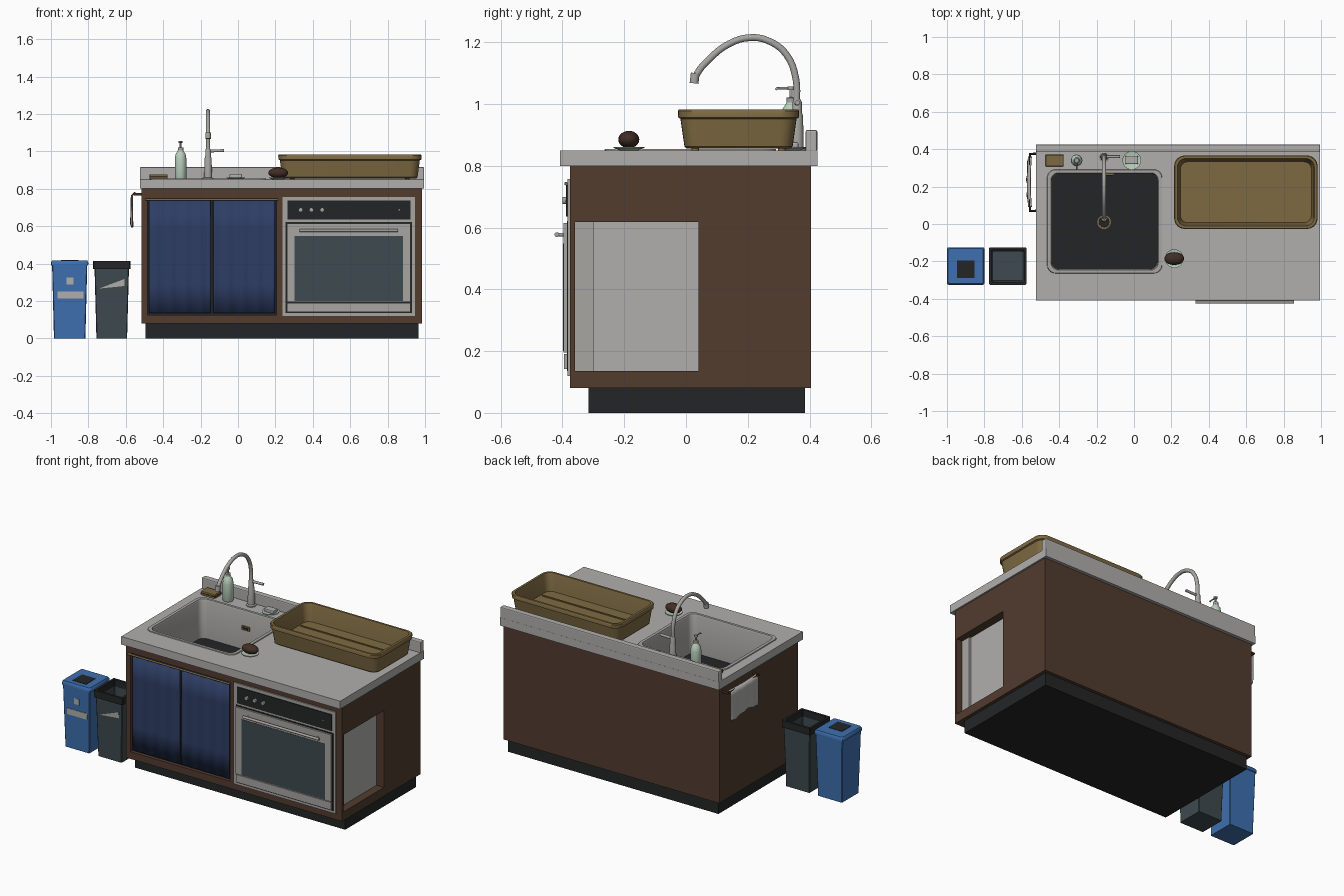
import bpy, bmesh, math
from mathutils import Vector

if "Cube" in bpy.data.objects:
    bpy.data.objects.remove(bpy.data.objects["Cube"])


def material(name, r, g, b):
    lin = lambda c: (c / 255 / 12.92) if c < 10 else ((c / 255 + 0.055) / 1.055) ** 2.4
    m = bpy.data.materials.new(name)
    m.diffuse_color = (lin(r), lin(g), lin(b), 1)
    m.use_nodes = True
    m.node_tree.nodes["Principled BSDF"].inputs["Base Color"].default_value = m.diffuse_color
    return m


WOOD = material("brown wood", 82, 60, 47)
STONE = material("light grey", 176, 175, 172)
STEEL = material("steel grey", 168, 166, 162)
BLACK = material("black", 36, 37, 38)
NAVY = material("navy cloth", 45, 61, 100)
BLUE = material("bright blue", 62, 112, 176)
SLATE = material("slate", 62, 74, 79)
TAN = material("tan", 126, 106, 66)
MINT = material("pale mint", 186, 208, 190)
DARK = material("dark brown", 66, 45, 37)


def finish(bm, name, mats, smooth=False):
    bmesh.ops.recalc_face_normals(bm, faces=bm.faces)
    me = bpy.data.meshes.new(name)
    bm.to_mesh(me)
    bm.free()
    ob = bpy.data.objects.new(name, me)
    bpy.context.collection.objects.link(ob)
    for m in mats:
        me.materials.append(m)
    if smooth:
        activate(ob)
        bpy.ops.object.shade_smooth_by_angle(angle=math.radians(40))
    return ob


def activate(ob):
    bpy.ops.object.select_all(action='DESELECT')
    ob.select_set(True)
    bpy.context.view_layer.objects.active = ob


def box(name, mat, x, y, z, bevel=0):
    """Box from (low, high) ranges."""
    bm = bmesh.new()
    bmesh.ops.create_cube(bm, size=1)
    for v in bm.verts:
        v.co = [(r[0] + r[1]) / 2 + c * (r[1] - r[0]) for r, c in zip((x, y, z), v.co)]
    if bevel:
        bmesh.ops.bevel(bm, geom=bm.edges[:], offset=bevel, segments=2, profile=0.5, affect='EDGES')
    return finish(bm, name, [mat])


def loft(name, mats, cx, cy, rings, bands=None, seg=6, caps=(True, True), smooth=True):
    """Rounded-rectangle rings (half x, half y, corner radius, z), bridged in order."""
    bm = bmesh.new()
    loops = []
    for hx, hy, r, z in rings:
        loop = []
        for q, (sx, sy) in enumerate(((1, 1), (-1, 1), (-1, -1), (1, -1))):
            for k in range(seg + 1):
                a = math.pi / 2 * (q + k / seg)
                loop.append(bm.verts.new((cx + sx * (hx - r) + r * math.cos(a),
                                          cy + sy * (hy - r) + r * math.sin(a), z)))
        loops.append(loop)
    n = len(loops[0])
    for b in range(len(loops) - 1):
        for i in range(n):
            j = (i + 1) % n
            f = bm.faces.new((loops[b][i], loops[b][j], loops[b + 1][j], loops[b + 1][i]))
            f.material_index = bands[b] if bands else 0
    if caps[0]:
        bm.faces.new(loops[0])
    if caps[1]:
        f = bm.faces.new(loops[-1])
        f.material_index = bands[-1] if bands else 0
    bmesh.ops.remove_doubles(bm, verts=bm.verts, dist=1e-5)
    return finish(bm, name, mats, smooth)


def lathe(name, mat, cx, cy, profile, seg=5):
    return loft(name, [mat], cx, cy, [(r, r, r, z) for r, z in profile], seg=seg)


def tube(name, mat, pts, radius, smooth_path=False):
    cu = bpy.data.curves.new(name, 'CURVE')
    cu.dimensions = '3D'
    cu.bevel_depth, cu.bevel_resolution, cu.use_fill_caps = radius, 3, True
    cu.resolution_u = 4
    if smooth_path:
        sp = cu.splines.new('BEZIER')
        sp.bezier_points.add(len(pts) - 1)
        for p, c in zip(sp.bezier_points, pts):
            p.co, p.handle_left_type, p.handle_right_type = c, 'AUTO', 'AUTO'
    else:
        sp = cu.splines.new('POLY')
        sp.points.add(len(pts) - 1)
        for p, c in zip(sp.points, pts):
            p.co = (*c, 1)
    ob = bpy.data.objects.new(name, cu)
    bpy.context.collection.objects.link(ob)
    cu.materials.append(mat)
    activate(ob)
    bpy.ops.object.convert(target='MESH')
    bpy.ops.object.shade_smooth_by_angle(angle=math.radians(40))
    return ob


def sheet(name, mat, nu, nv, fn):
    """Thin cloth from a function of u, v in 0..1."""
    bm = bmesh.new()
    g = [[bm.verts.new(fn(i / nu, j / nv)) for j in range(nv + 1)] for i in range(nu + 1)]
    for i in range(nu):
        for j in range(nv):
            bm.faces.new((g[i][j], g[i + 1][j], g[i + 1][j + 1], g[i][j + 1]))
    ob = finish(bm, name, [mat], True)
    activate(ob)
    mod = ob.modifiers.new("thickness", 'SOLIDIFY')
    mod.thickness = 0.004
    bpy.ops.object.modifier_apply(modifier=mod.name)
    return ob


def cut(ob, *cutters):
    for c in cutters:
        activate(ob)
        mod = ob.modifiers.new("cut", 'BOOLEAN')
        mod.operation, mod.solver, mod.object = 'DIFFERENCE', 'EXACT', c
        bpy.ops.object.modifier_apply(modifier=mod.name)


# Cabinet, plinth and worktop with openings
SX, SY = -0.157, 0.014
cabinet = box("cabinet", WOOD, (-0.515, 0.985), (-0.375, 0.405), (0.08, 0.80))
worktop = box("worktop", STONE, (-0.525, 0.995), (-0.408, 0.425), (0.80, 0.85))
cutters = [loft("sink_cutter", [WOOD], SX, SY, [(0.287, 0.26, 0.04, 0.59), (0.287, 0.26, 0.04, 0.9)]),
           box("curtain_cutter", WOOD, (-0.485, 0.207), (-0.4, -0.35), (0.125, 0.745)),
           box("side_cutter", WOOD, (0.93, 1.1), (-0.36, 0.04), (0.135, 0.618))]
cut(cabinet, *cutters)
cut(worktop, cutters[0])
for c in cutters:
    bpy.data.objects.remove(c)
box("plinth", BLACK, (-0.495, 0.965), (-0.315, 0.385), (0, 0.08))
box("backsplash", STONE, (-0.525, 0.995), (0.387, 0.425), (0.845, 0.916), 0.006)
box("side_panel", STONE, (0.925, 0.933), (-0.36, 0.04), (0.135, 0.618))

# Sink basin, drain and overflow
loft("sink", [STEEL, BLACK], SX, SY,
     [(0.308, 0.278, 0.045, 0.849), (0.306, 0.276, 0.045, 0.855), (0.287, 0.26, 0.04, 0.855),
      (0.283, 0.256, 0.04, 0.845), (0.282, 0.255, 0.04, 0.61)], bands=[0, 0, 0, 0, 1], caps=(False, True))
lathe("drain_ring", TAN, -0.16, 0.01, [(0.037, 0.61), (0.037, 0.616), (0.028, 0.616), (0.026, 0.612)])
lathe("drain_hole", BLACK, -0.16, 0.01, [(0.027, 0.61), (0.027, 0.614)])
box("overflow", TAN, (-0.16, -0.105), (0.262, 0.272), (0.735, 0.76))
box("overflow_slot", BLACK, (-0.15, -0.115), (0.26, 0.265), (0.742, 0.753))

# Curtains on a rail
box("curtain_backing", BLACK, (-0.485, 0.207), (-0.353, -0.349), (0.125, 0.745))
for side, x0 in (("left", -0.477), ("right", -0.132)):
    sheet("curtain_" + side, NAVY, 32, 4, lambda u, v: (
        x0 + 0.33 * u, -0.368 + 0.004 * math.sin(u * 26 + x0 * 9) * (1 - 0.6 * v), 0.135 + 0.605 * v))
tube("curtain_rail", TAN, [(-0.495, -0.388, 0.742), (0.215, -0.388, 0.742)], 0.006)
for x in (-0.485, 0.205):
    box("rail_bracket", TAN, (x - 0.004, x + 0.004), (-0.388, -0.374), (0.738, 0.746))

# Oven
box("oven_frame", STEEL, (0.238, 0.945), (-0.383, -0.3), (0.12, 0.757))
box("control_panel", BLACK, (0.265, 0.922), (-0.388, -0.38), (0.635, 0.737))
for x in (0.335, 0.392, 0.45):
    tube("oven_knob", STEEL, [(x, -0.385, 0.687), (x, -0.4, 0.687)], 0.012)
tube("oven_light", STEEL, [(0.862, -0.385, 0.687), (0.862, -0.39, 0.687)], 0.004)
box("door_gap", BLACK, (0.255, 0.93), (-0.386, -0.38), (0.135, 0.622))
box("oven_door", STEEL, (0.262, 0.923), (-0.397, -0.384), (0.195, 0.615))
box("oven_lower_strip", STEEL, (0.262, 0.923), (-0.395, -0.384), (0.142, 0.19))
box("oven_glass", SLATE, (0.302, 0.883), (-0.399, -0.395), (0.2, 0.548))
tube("oven_handle", STEEL, [(0.328, -0.418, 0.577), (0.855, -0.418, 0.577)], 0.008)
for x in (0.35, 0.833):
    tube("handle_post", STEEL, [(x, -0.418, 0.577), (x, -0.395, 0.577)], 0.006)

# Tap
FX, FY = -0.16, 0.36
lathe("tap_body", STEEL, FX, FY, [(0.029, 0.85), (0.029, 0.856), (0.021, 0.86), (0.019, 0.96),
                                  (0.015, 0.975), (0.015, 1.005), (0.011, 1.015)])
tube("tap_spout", STEEL, [(FX, y, z) for y, z in (
    (0.358, 1.0), (0.356, 1.08), (0.325, 1.16), (0.27, 1.203), (0.21, 1.215), (0.14, 1.195),
    (0.07, 1.14), (0.037, 1.1), (0.027, 1.075))], 0.0115, True)
tube("tap_nozzle", STEEL, [(FX, 0.03, 1.1), (FX, 0.026, 1.067)], 0.015)
tube("tap_lever", STEEL, [(FX, FY, 1.002), (-0.075, FY, 1.004)], 0.008)

# Soap dispenser
BX, BY = -0.307, 0.34
lathe("soap_bottle", MINT, BX, BY, [(0.028, 0.85), (0.031, 0.856), (0.031, 0.96), (0.027, 0.985),
                                    (0.017, 1.0), (0.013, 1.008)])
lathe("pump_cap", STEEL, BX, BY, [(0.015, 1.005), (0.015, 1.02), (0.005, 1.022), (0.005, 1.045),
                                  (0.011, 1.046), (0.011, 1.056)])
tube("pump_spout", STEEL, [(BX, BY, 1.051), (BX, BY - 0.045, 1.051), (BX, BY - 0.05, 1.046)], 0.004)

# Sponge, soap dish and scrubber on a plate
box("sponge", TAN, (-0.473, -0.377), (0.308, 0.37), (0.85, 0.877), 0.004)
box("sponge_pad", DARK, (-0.474, -0.376), (0.307, 0.371), (0.861, 0.867))
for name, x, y in (("soap_dish", -0.012, 0.34), ("scrubber_plate", 0.215, -0.185)):
    lathe(name, MINT, x, y, [(0.03, 0.85), (0.05, 0.858), (0.05, 0.861), (0.036, 0.857)])
box("soap_bar", STONE, (-0.046, 0.022), (0.32, 0.364), (0.856, 0.877), 0.006)
bm = bmesh.new()
bmesh.ops.create_uvsphere(bm, u_segments=20, v_segments=12, radius=1)
for v in bm.verts:
    v.co = Vector((0.215, -0.185, 0.885)) + Vector((v.co.x * 0.053, v.co.y * 0.034, v.co.z * 0.028))
finish(bm, "scrubber", [DARK], True)

# Shallow tray with rim, ridges and feet
TX, TY = 0.598, 0.17
loft("tray", [TAN], TX, TY, [
    (0.355, 0.168, 0.04, 0.856), (0.362, 0.175, 0.045, 0.862), (0.374, 0.188, 0.05, 0.952),
    (0.382, 0.195, 0.055, 0.956), (0.383, 0.196, 0.055, 0.978), (0.38, 0.193, 0.055, 0.982),
    (0.366, 0.18, 0.045, 0.982), (0.363, 0.177, 0.045, 0.972), (0.35, 0.163, 0.04, 0.874)])
for y in (0.09, 0.25):
    box("tray_ridge", TAN, (0.262, 0.934), (y - 0.004, y + 0.004), (0.872, 0.88))
    for x in (0.29, 0.906):
        lathe("tray_foot", TAN, x, TY + (y - TY) * 1.75, [(0.012, 0.85), (0.012, 0.858)])

# Towel on a side rail
tube("towel_rail", DARK, [(-0.515, 0.07, 0.77), (-0.556, 0.07, 0.77), (-0.556, 0.375, 0.77),
                          (-0.515, 0.375, 0.77)], 0.007)
sheet("towel", STONE, 24, 12, lambda u, v: (
    -0.549 - 0.018 * math.sin(min(1, v * 8) * math.pi / 2) - 0.006 * math.sin(math.pi * u)
    + 0.004 * math.sin(u * 20) * v,
    0.09 + 0.27 * u, 0.782 - 0.18 * v - 0.01 * math.cos(u * 7) * v))

# Closed blue bin
loft("blue_bin", [BLUE], -0.9, -0.225, [(0.084, 0.084, 0.004, 0), (0.094, 0.094, 0.004, 0.392)], seg=1)
loft("blue_bin_lid", [BLUE], -0.9, -0.225, [(0.099, 0.099, 0.006, 0.39), (0.1, 0.1, 0.008, 0.405),
                                            (0.094, 0.094, 0.01, 0.416)], seg=2)
box("blue_bin_opening", BLACK, (-0.947, -0.852), (-0.29, -0.195), (0.412, 0.418))
for x, z in (((-0.966, -0.826), (0.212, 0.25)), ((-0.916, -0.88), (0.288, 0.325))):
    box("bin_label", STONE, x, (-0.3185, -0.31), z)

# Open slate bin with black rim
loft("slate_bin", [SLATE, BLACK], -0.675, -0.225, [
    (0.082, 0.082, 0.004, 0), (0.092, 0.092, 0.004, 0.372), (0.1, 0.1, 0.004, 0.372),
    (0.1, 0.1, 0.004, 0.415), (0.086, 0.086, 0.004, 0.415), (0.086, 0.086, 0.004, 0.372),
    (0.078, 0.078, 0.004, 0.01)], bands=[0, 1, 1, 1, 1, 0, 0], seg=1)
bm = bmesh.new()
front = bm.faces.new([bm.verts.new(p) for p in (
    (-0.743, -0.3155, 0.266), (-0.606, -0.3165, 0.28), (-0.606, -0.3175, 0.318))])
ext = bmesh.ops.extrude_face_region(bm, geom=[front])
for v in [g for g in ext["geom"] if isinstance(g, bmesh.types.BMVert)]:
    v.co.y += 0.009
finish(bm, "bin_wedge_label", [STONE])
